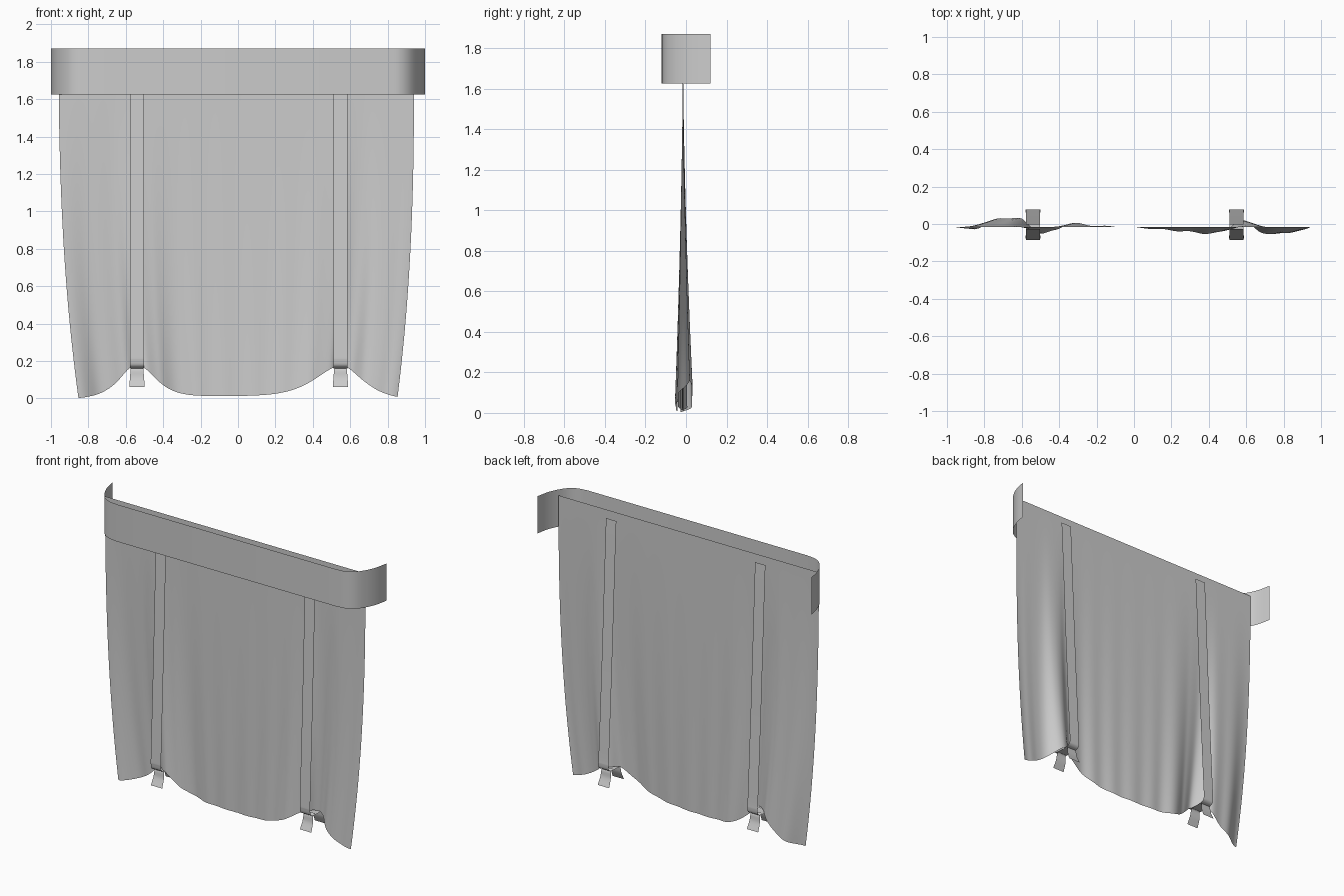
import bpy, math
from mathutils import Vector

if "Cube" in bpy.data.objects:
    bpy.data.objects.remove(bpy.data.objects["Cube"])


def spline(pts, steps):
    """Smooth curve through a few points."""
    p = [Vector(q) for q in pts]
    p = [2 * p[0] - p[1]] + p + [2 * p[-1] - p[-2]]
    out = []
    for i in range(1, len(p) - 2):
        a, b, c, d = p[i - 1:i + 3]
        for k in range(steps):
            t = k / steps
            out.append(0.5 * (2 * b + (c - a) * t + (2 * a - 5 * b + 4 * c - d) * t * t
                              + (3 * b - a - 3 * c + d) * t ** 3))
    return out + [p[-2]]


def sheet(name, rows):
    """Smooth surface from rows of points."""
    n = len(rows[0])
    verts = [v for r in rows for v in r]
    faces = [(j * n + i, j * n + i + 1, (j + 1) * n + i + 1, (j + 1) * n + i)
             for j in range(len(rows) - 1) for i in range(n - 1)]
    me = bpy.data.meshes.new(name)
    me.from_pydata(verts, [], faces)
    me.polygons.foreach_set("use_smooth", [True] * len(faces))
    ob = bpy.data.objects.new(name, me)
    bpy.context.collection.objects.link(ob)
    return ob


def ribbon(name, cx, path, w0, w1):
    """Cloth strip following a (y, z) path, width going from w0 to w1."""
    n = len(path) - 1
    rows = []
    for i, p in enumerate(path):
        w = (w0 + (w1 - w0) * i / n) / 2
        rows.append([(cx - w, p[0], p[1]), (cx, p[0], p[1]), (cx + w, p[0], p[1])])
    return sheet(name, rows)


# Valance: U-shaped band, open at the back
half = [(0.8, -0.12), (0.865, -0.11), (0.915, -0.08), (0.955, -0.025), (0.983, 0.04), (1.0, 0.12)]
right = spline(half, 6)
plan = [(-p[0], p[1]) for p in reversed(right)] + [(p[0], p[1]) for p in right]
sheet("valance", [[(x, y, z) for x, y in plan] for z in (1.625, 1.87)])

# Curtain: hem pulled up at the two straps, folds fading towards the top
TOP, LEFT, RIGHT = 1.84, -0.54, 0.548
FOLD = spline([(-0.855, -0.012), (-0.79, 0.015), (-0.70, 0.048), (-0.61, 0.042), (-0.55, 0.0),
               (-0.49, -0.035), (-0.42, -0.018), (-0.34, 0.018), (-0.2, 0.005), (0.0, -0.003),
               (0.2, -0.018), (0.4, -0.035), (0.49, -0.02), (0.55, 0.028), (0.61, 0.022),
               (0.67, -0.02), (0.74, -0.045), (0.8, -0.03), (0.855, -0.025)], 8)


def fold(x):
    for a, b in zip(FOLD, FOLD[1:]):
        if x <= b[0]:
            return a[1] + (b[1] - a[1]) * (x - a[0]) / (b[0] - a[0])
    return FOLD[-1][1]


def hem(x):
    z = 0.012 if abs(x) < 0.7 else 0.012 * (0.853 - abs(x)) / 0.153
    for c, w_out, w_in in ((LEFT, 0.095, 0.11), (RIGHT, 0.125, 0.165)):
        outer = abs(x) > abs(c)
        if x * c > 0:
            d = max(0, abs(x - c) - 0.035)
            z += 0.152 * math.exp(-(d / (w_out if outer else w_in)) ** 1.4)
    return z


rows = []
for j in range(71):
    v = (j / 70) ** 1.5
    row = []
    for i in range(201):
        s = -1 + i / 100
        xb = s * 0.853
        x = s * (0.95 - 0.097 * (1 - v) ** 2.5) - 0.01 * v
        ripple = 0.005 * math.cos(xb * 42) * (0.4 + abs(s))
        y = -0.015 + (fold(xb) + ripple) * (1 - v) ** 1.7
        h = hem(xb)
        row.append((x, y, h + (TOP - h) * v))
    rows.append(row)
sheet("curtain", rows)

# Straps: loop down the front, under the hem and up the back, with two tails
loop = ([(-0.027, 1.79), (-0.033, 1.62), (-0.058, 0.9), (-0.082, 0.3), (-0.084, 0.2),
         (-0.07, 0.168), (-0.035, 0.16), (0.03, 0.16), (0.066, 0.168), (0.078, 0.2),
         (0.072, 0.3), (0.04, 0.9), (0.006, 1.62), (-0.003, 1.79)])
for side, cx in (("left", LEFT), ("right", RIGHT)):
    ribbon(side + "_strap", cx, spline(loop, 6), 0.075, 0.075)
    for face, k in (("front", -1), ("back", 1)):
        tail = [(k * 0.025, 0.165), (k * 0.048, 0.155), (k * 0.056, 0.11), (k * 0.078, 0.06)]
        ribbon(f"{side}_{face}_tail", cx, spline(tail, 6), 0.06, 0.083)
